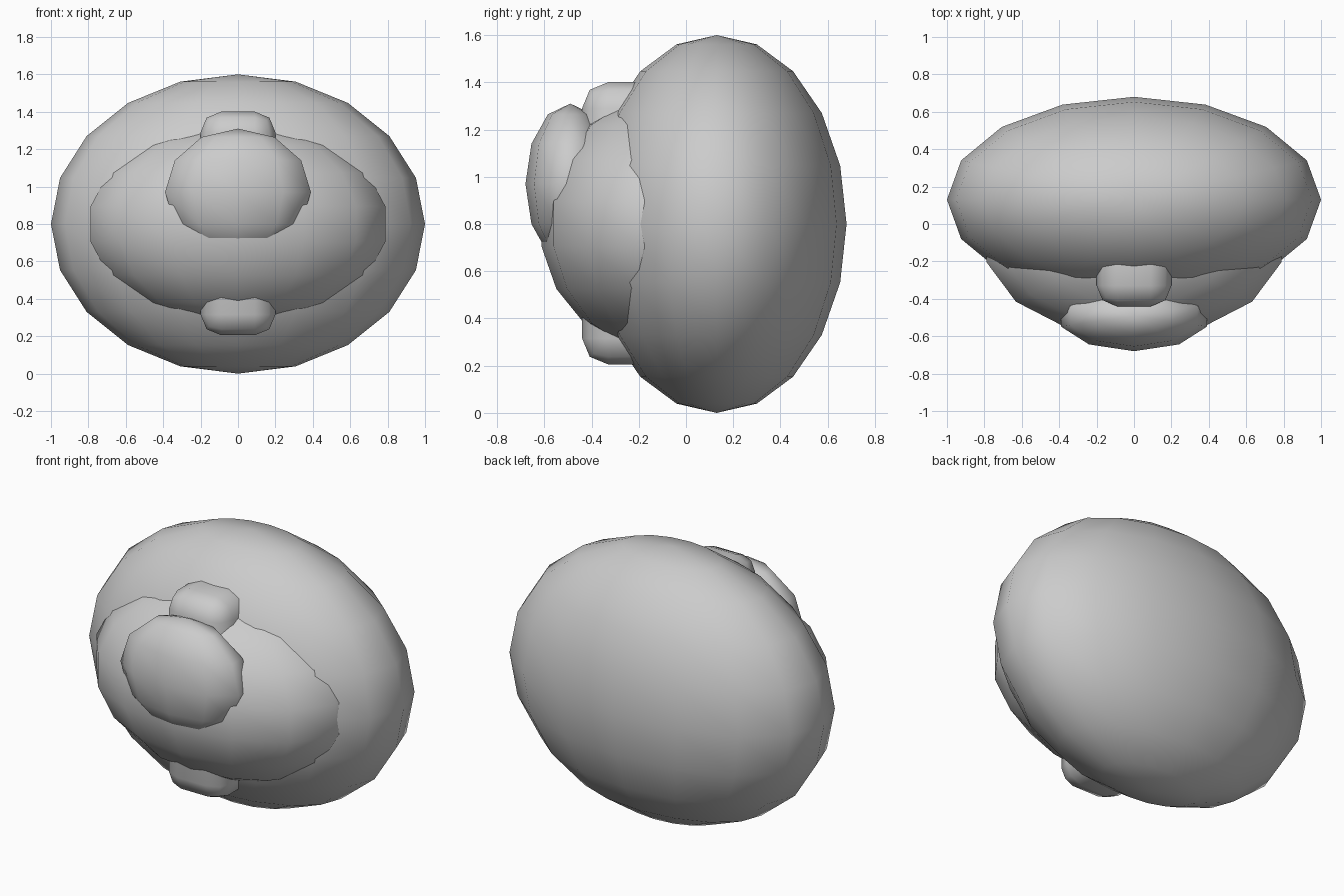
import bpy, bmesh
from mathutils import Matrix

if "Cube" in bpy.data.objects:
    bpy.data.objects.remove(bpy.data.objects["Cube"])


def finish(name, bm):
    mesh = bpy.data.meshes.new(name)
    bm.to_mesh(mesh)
    bm.free()
    for p in mesh.polygons:
        p.use_smooth = True
    obj = bpy.data.objects.new(name, mesh)
    bpy.context.collection.objects.link(obj)
    return obj


def ellipsoid(name, centre, radii, segments, rings):
    bm = bmesh.new()
    # first meridian lies on the y axis, so one runs down the front
    bmesh.ops.create_uvsphere(
        bm, u_segments=segments, v_segments=rings, radius=1,
        matrix=Matrix.Translation(centre) @ Matrix.Diagonal((*radii, 1)))
    return finish(name, bm)


# main body, front bulge and raised oval on it
ellipsoid("body", (0, 0.13, 0.80), (1.0, 0.55, 0.80), 16, 10)
ellipsoid("front_bulge", (0, -0.09, 0.80), (0.82, 0.53, 0.55), 14, 9)
ellipsoid("front_oval", (0, -0.49, 0.97), (0.41, 0.19, 0.34), 10, 6)

# rounded upright bar, showing above and below the bulge
bm = bmesh.new()
bmesh.ops.create_cube(
    bm, size=1,
    matrix=Matrix.Translation((0, -0.22, 0.803)) @ Matrix.Diagonal((0.40, 0.44, 1.195, 1)))
bmesh.ops.bevel(bm, geom=bm.edges[:], offset=0.11, offset_type='OFFSET',
                segments=2, profile=0.5, affect='EDGES')
finish("upright_bar", bm)
